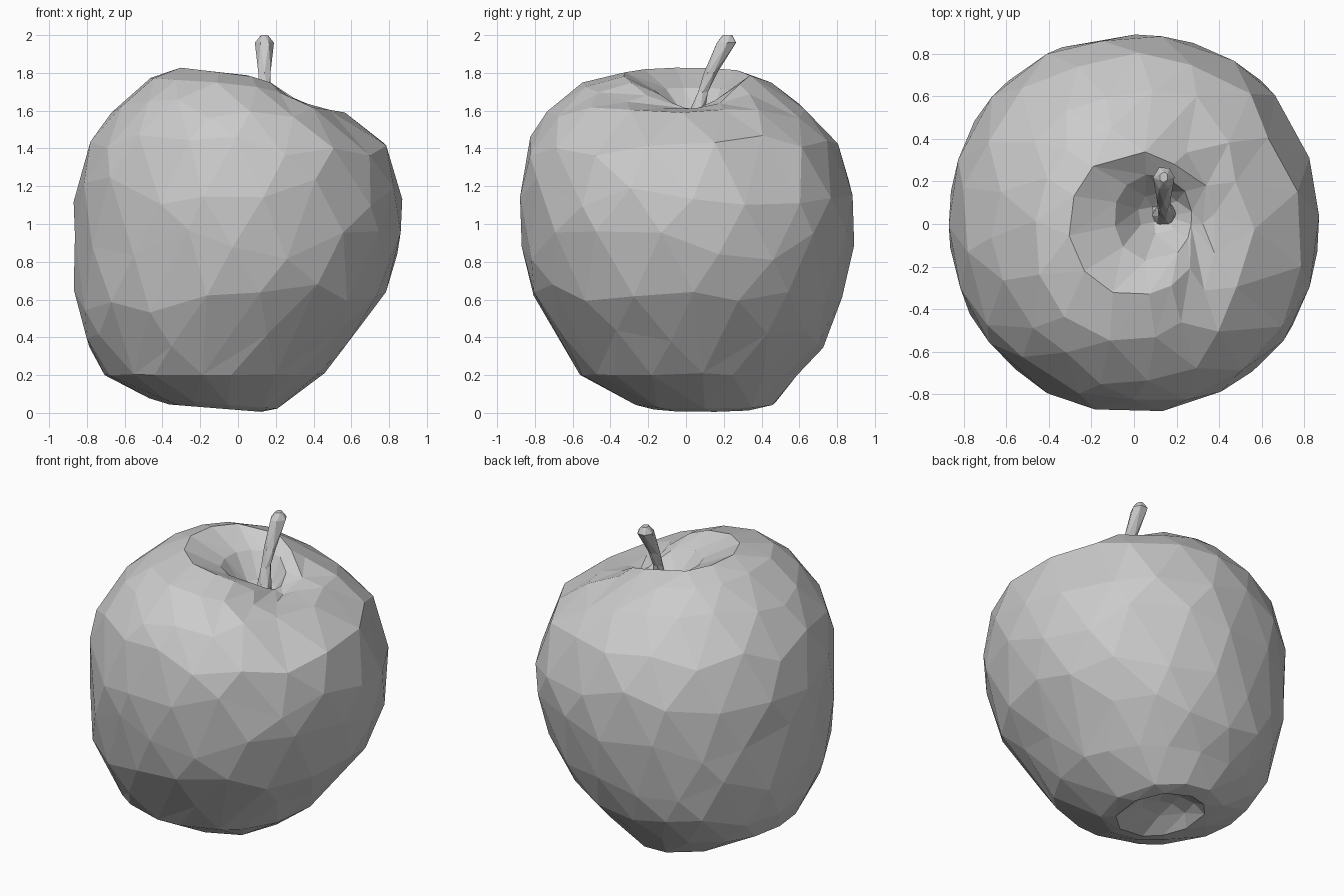
import bpy, bmesh, random
from math import sin, cos, tau
from mathutils import Vector

random.seed(7)
cube = bpy.data.objects.get("Cube")
if cube:
    bpy.data.objects.remove(cube)

GREY = (0.6, 0.6, 0.6, 1)
grey = bpy.data.materials.new("plain_grey")
grey.use_nodes = True
grey.diffuse_color = GREY
grey.node_tree.nodes["Principled BSDF"].inputs["Base Color"].default_value = GREY


def ring_point(ring, a):
    """Point at angle a of (z, x slope, centre x, y, radius x, y, dip on the +x side)."""
    z, slope, cx, cy, rx, ry, dip = ring
    bulge = 1.012 + 0.01 * (1 - cos(4 * a))
    dx, dy = rx * bulge * cos(a), ry * bulge * sin(a)
    return Vector((cx + dx, cy + dy, z + slope * dx - dip * max(0, cos(a)) ** 3))


def loft(name, rings, sides, jitter=0.0, loose=()):
    """Skin the rings; points of loose rings slide along the surface."""
    bm = bmesh.new()
    loops = []
    for i, ring in enumerate(rings):
        loop = []
        for j in range(sides):
            a = tau * (j + (i % 2) / 2 + random.uniform(-jitter, jitter)) / sides
            point = ring_point(ring, a)
            if i in loose:
                toward = rings[i + random.choice((-1, 1))]
                point = point.lerp(ring_point(toward, a), random.uniform(0, 0.3))
            loop.append(bm.verts.new(point))
        loops.append(loop)
    for i, (low, high) in enumerate(zip(loops, loops[1:])):
        for j in range(sides):
            k = (j + 1) % sides
            # Diagonals follow the half-step stagger between rings
            if i % 2 == 0:
                bm.faces.new((low[j], low[k], high[j]))
                bm.faces.new((low[k], high[k], high[j]))
            else:
                bm.faces.new((low[j], high[k], high[j]))
                bm.faces.new((low[j], low[k], high[k]))
    bm.faces.new(loops[0][::-1])
    bm.faces.new(loops[-1])
    bmesh.ops.recalc_face_normals(bm, faces=bm.faces)
    mesh = bpy.data.meshes.new(name)
    bm.to_mesh(mesh)
    bm.free()
    mesh.materials.append(grey)
    obj = bpy.data.objects.new(name, mesh)
    bpy.context.collection.objects.link(obj)
    return obj


# Fruit body: from the basin underneath, around the outside, into the stem hollow
body = loft("fruit_body", [
    (0.13, 0, -0.15, 0.14, 0.06, 0.06, 0),
    (0.10, 0, -0.15, 0.13, 0.15, 0.15, 0),
    (0.025, -0.08, -0.12, 0.10, 0.24, 0.28, 0),
    (0.05, -0.08, -0.13, 0.10, 0.33, 0.37, 0),
    (0.20, 0, -0.13, 0.02, 0.57, 0.57, 0),
    (0.37, 0, -0.11, 0.04, 0.69, 0.70, 0),
    (0.60, 0, -0.05, 0.01, 0.81, 0.81, 0),
    (0.88, 0, 0.00, 0.01, 0.86, 0.87, 0),
    (1.18, 0, 0.00, 0.00, 0.86, 0.88, 0),
    (1.42, 0, 0.00, -0.02, 0.79, 0.82, 0),
    (1.62, 0, -0.04, -0.05, 0.60, 0.67, 0.03),
    (1.74, -0.08, -0.04, -0.05, 0.42, 0.50, 0.10),
    (1.79, -0.12, 0.01, 0.00, 0.31, 0.33, 0.16),
    (1.71, -0.06, 0.09, 0.03, 0.18, 0.20, 0.09),
    (1.57, 0, 0.12, 0.05, 0.10, 0.10, 0),
    (1.52, 0, 0.12, 0.05, 0.04, 0.04, 0),
], 18, 0.15, range(5, 11))

# Irregular faceting
facets = body.modifiers.new("facets", "DECIMATE")
facets.ratio = 0.7

# Stem: thin, leaning back and flared at the tip
loft("stem", [
    (1.50, 0, 0.14, 0.04, 0.06, 0.06, 0),
    (1.60, 0, 0.15, 0.06, 0.04, 0.04, 0),
    (1.70, 0, 0.14, 0.09, 0.03, 0.03, 0),
    (1.80, 0, 0.14, 0.13, 0.035, 0.035, 0),
    (1.96, 0, 0.14, 0.215, 0.05, 0.055, 0),
    (2.00, 0, 0.14, 0.22, 0.02, 0.025, 0),
], 6, 0.1)
